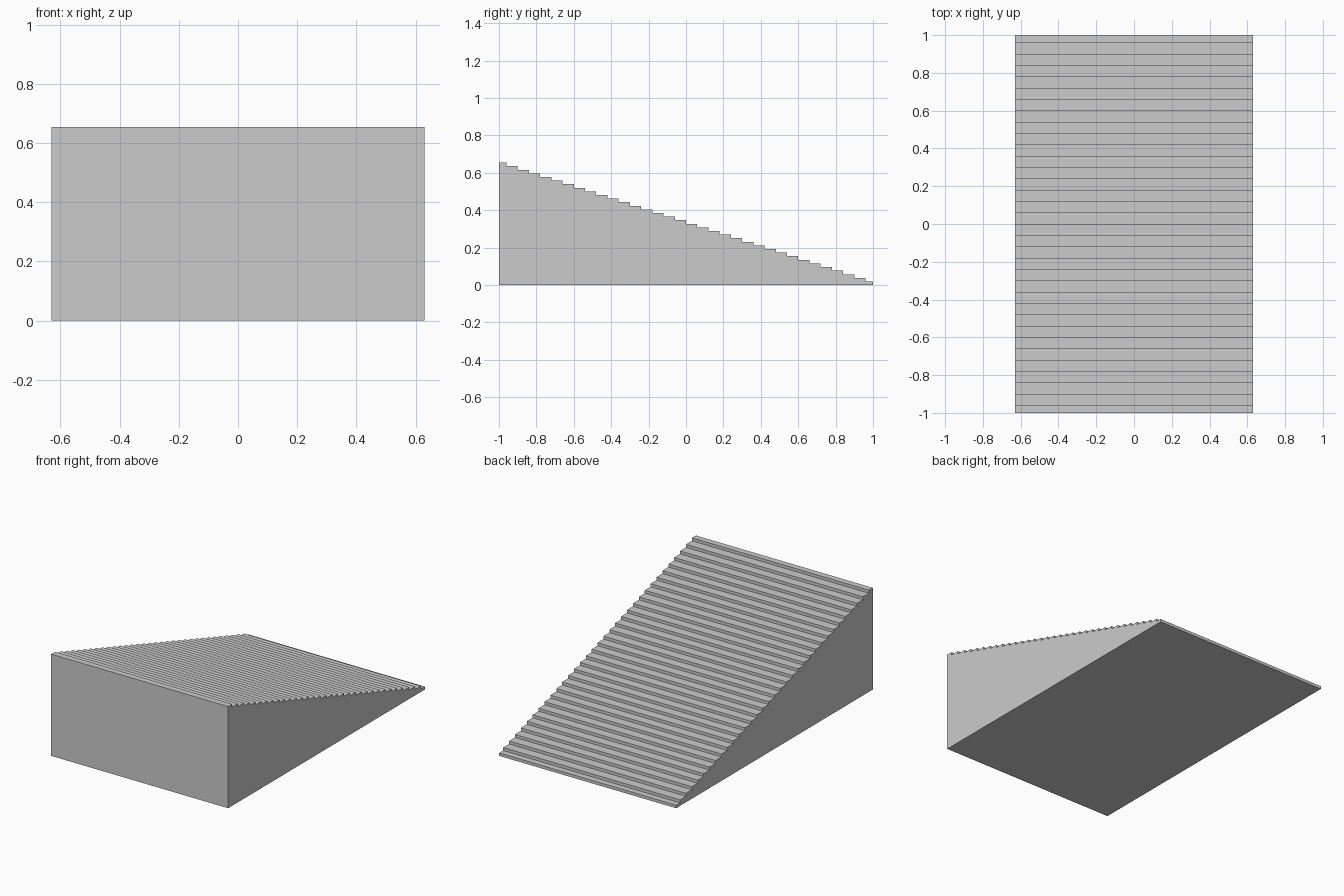
import bpy
import bmesh

if "Cube" in bpy.data.objects:
    bpy.data.objects.remove(bpy.data.objects["Cube"])

HALF_WIDTH = 0.63
STEPS = 34
HEIGHT = 0.655
TREAD = 0.06
RISE = HEIGHT / STEPS

# Side profile: flat base, tall front wall, treads descending to the back
profile = [(1.0, 0.0), (-1.0, 0.0), (-1.0, HEIGHT)]
for i in range(STEPS - 1):
    y = -0.96 + i * TREAD
    z = HEIGHT - i * RISE
    profile += [(y, z), (y, z - RISE)]
profile.append((1.0, RISE))

# Extrude the profile across the width
bm = bmesh.new()
side = bm.faces.new([bm.verts.new((-HALF_WIDTH, y, z)) for y, z in profile])
result = bmesh.ops.extrude_face_region(bm, geom=[side], use_keep_orig=True)
moved = [v for v in result["geom"] if isinstance(v, bmesh.types.BMVert)]
bmesh.ops.translate(bm, verts=moved, vec=(2 * HALF_WIDTH, 0, 0))
bmesh.ops.recalc_face_normals(bm, faces=bm.faces)

mesh = bpy.data.meshes.new("staircase")
bm.to_mesh(mesh)
bm.free()
staircase = bpy.data.objects.new("staircase", mesh)
bpy.context.collection.objects.link(staircase)
